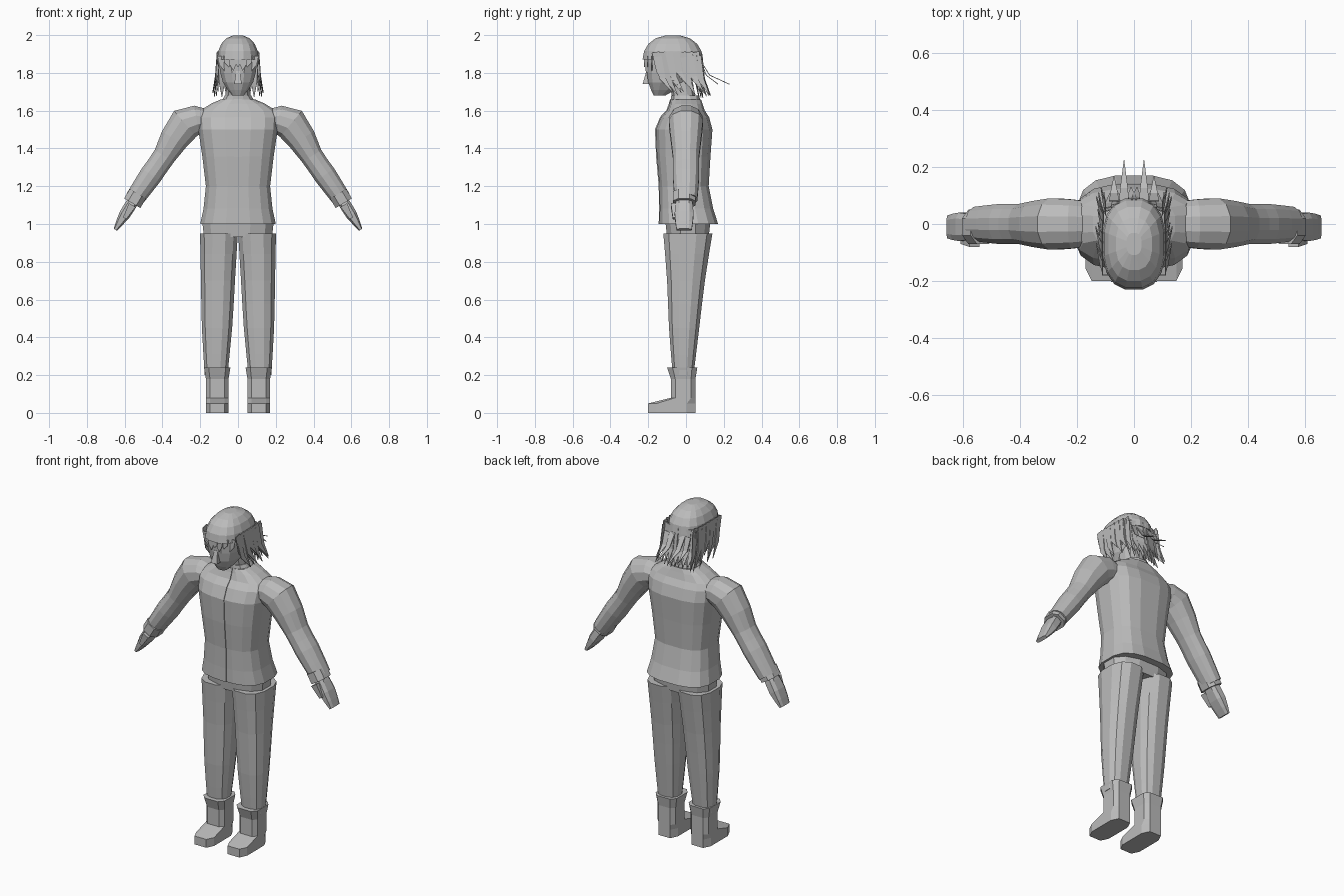
import bpy, bmesh, math, random
from mathutils import Vector

random.seed(4)
if "Cube" in bpy.data.objects:
    bpy.data.objects.remove(bpy.data.objects["Cube"])

shade = (.5, .5, .5, 1)
grey = bpy.data.materials.new("plain grey")
grey.use_nodes = True
grey.diffuse_color = shade
grey.node_tree.nodes["Principled BSDF"].inputs["Base Color"].default_value = shade


def make_object(name, bm, mirror=False, thickness=0):
    """Turn a bmesh into a grey object, optionally mirrored and thickened."""
    bmesh.ops.recalc_face_normals(bm, faces=bm.faces)
    mesh = bpy.data.meshes.new(name)
    bm.to_mesh(mesh)
    bm.free()
    mesh.materials.append(grey)
    obj = bpy.data.objects.new(name, mesh)
    bpy.context.collection.objects.link(obj)
    if thickness:
        solidify = obj.modifiers.new("Thickness", "SOLIDIFY")
        solidify.thickness = thickness
        solidify.offset = 0
    if mirror:
        reflection = obj.modifiers.new("Mirror", "MIRROR")
        reflection.use_mirror_merge = False


def refine(rows):
    """Insert a smoothly curved row between each neighbouring pair."""
    vectors = [Vector(row) for row in rows]
    last = len(vectors) - 1
    result = []
    for i in range(last):
        before, after = vectors[max(i - 1, 0)], vectors[min(i + 2, last)]
        middle = ((vectors[i] + vectors[i + 1]) * 9 - before - after) / 16
        result += [vectors[i], middle]
    return result + [vectors[last]]


def loft(name, rings, sides=12, power=.8, mirror=False):
    """Skin rings of (centre, first half axis, second half axis); low power squares them."""
    bm = bmesh.new()
    reach = math.cos(math.pi / sides) ** power
    loops = []
    for centre, first, second in rings:
        loop = []
        for i in range(sides):
            angle = 2 * math.pi * (i + .5) / sides
            c, s = math.cos(angle), math.sin(angle)
            across = math.copysign(abs(c) ** power, c) / reach
            along = math.copysign(abs(s) ** power, s) / reach
            loop.append(bm.verts.new(centre + first * across + second * along))
        loops.append(loop)
    for low, high in zip(loops, loops[1:]):
        for i in range(sides):
            j = (i + 1) % sides
            bm.faces.new((low[i], low[j], high[j], high[i]))
    bm.faces.new(loops[0])
    bm.faces.new(loops[-1])
    make_object(name, bm, mirror)


def upright(rows, x=0):
    """Level rings from rows of height, front, back, half width."""
    rings = []
    for z, front, back, half in rows:
        centre = Vector((x, (front + back) / 2, z))
        rings.append((centre, Vector((half, 0, 0)), Vector((0, (back - front) / 2, 0))))
    return rings


def limb(rows, y=0):
    """Rings square to a path from rows of x, z, half thickness, half depth."""
    points = [Vector((x, y, z)) for x, z, thick, depth in rows]
    rings = []
    for i, (x, z, thick, depth) in enumerate(rows):
        heading = points[min(i + 1, len(points) - 1)] - points[max(i - 1, 0)]
        side = Vector((-heading.z, 0, heading.x)).normalized()
        rings.append((points[i], side * thick, Vector((0, depth, 0))))
    return rings


# Jacket body and collar
torso = refine([(1, -.14, .17, .2), (1.2, -.14, .12, .17), (1.5, -.16, .14, .21),
                (1.6, -.1, .1, .2), (1.66, -.08, .08, .09)])
loft("jacket_body", upright(torso), sides=16, power=.7)
loft("collar", upright([(1.63, -.08, .08, .1), (1.68, -.08, .07, .07)]))

# Raised front placket following the chest
bm = bmesh.new()
edges = [[bm.verts.new((x, front, z)) for x in (-.02, .02)] for z, front, back, half in torso]
for lower, upper in zip(edges, edges[1:]):
    bm.faces.new((*lower, *reversed(upper)))
make_object("front_placket", bm, thickness=.009)

# Sleeves, cuffs, hands and thumbs
sleeve = refine([(.17, 1.55, .06, .08), (.28, 1.53, .09, .09), (.39, 1.36, .06, .07),
                 (.46, 1.26, .06, .07), (.55, 1.13, .05, .06)])
loft("sleeve", limb(sleeve), power=.9, mirror=True)
loft("cuff", limb([(.53, 1.16, .05, .06), (.56, 1.11, .05, .06)], y=-.01), sides=8, mirror=True)
hand = refine([(.55, 1.13, .03, .04), (.6, 1.05, .03, .05), (.65, .97, .01, .04)])
loft("hand", limb(hand, y=-.01), sides=8, power=.6, mirror=True)
loft("thumb", limb([(.56, 1.1, .02, .02), (.6, 1.03, .01, .01)], y=-.06), sides=4, mirror=True)

# Trousers
loft("trouser_seat", upright([(.93, -.1, .12, .18), (1.02, -.11, .13, .19)]))
leg = refine([(.2, -.07, .04, .06), (.45, -.09, .07, .08), (.7, -.1, .1, .09), (.95, -.12, .14, .1)])
rings = upright(leg)
for centre, width, depth in rings:
    # Legs lean inward toward the hips, and stay clear of each other below
    centre.x = .12 - centre.z * .02
loft("trouser_leg", rings, mirror=True)

# Boots with a low toe and a flared cuff
boot = [(0, -.2, .05, .06), (.05, -.2, .05, .06), (.08, -.08, .05, .06),
        (.18, -.08, .05, .06), (.24, -.1, .06, .07)]
loft("boot", upright(boot, x=.11), sides=8, power=.5, mirror=True)

# Neck, head and nose
loft("neck", upright([(1.62, -.06, .06, .07), (1.78, -.1, .03, .06)]))
loft("head", upright(refine([(1.68, -.17, -.11, .03), (1.75, -.2, 0, .08),
                             (1.85, -.21, .07, .1), (1.92, -.2, .07, .09)])))
loft("nose", upright([(1.74, -.23, -.18, .02), (1.81, -.21, -.18, .01)]), sides=4)

# Hair cap as a faceted dome
crown = []
for step in range(5):
    angle = step * .35
    size = math.cos(angle) ** .8
    crown.append((Vector((0, -.07, 1.87 + .13 * math.sin(angle))),
                  Vector((.11 * size, 0, 0)), Vector((0, .16 * size, 0))))
loft("hair_cap", crown, sides=16)


def lock(bm, root, reach, across):
    """Tapering strip of hair from a root, bending outward along its reach."""
    root, reach, across = Vector(root), Vector(reach), Vector(across)
    middle = root + Vector((reach.x * .4, reach.y * .3, reach.z * .6))
    corners = (root - across, root + across, middle + across * .8, middle - across * .8)
    a, b, c, d = [bm.verts.new(corner) for corner in corners]
    bm.faces.new((a, b, c, d))
    bm.faces.new((d, c, bm.verts.new(root + reach)))


# Fringe with alternating long and short teeth
bm = bmesh.new()
for i in range(-3, 4):
    x = i * .03
    drop = .08 if i % 2 else .06
    lock(bm, (x, x * x * 5 - .22, 1.89), (-x / 5, 0, -drop), (.02, 0, 0))
make_object("fringe", bm, thickness=.004)

# Side locks swept back and down in two layers
bm = bmesh.new()
for layer in range(2):
    for i in range(7):
        y = -.16 + i * .035
        root = (.11 - max(0, y) * .2, y + layer * .01, 1.91 - layer * .02)
        fall = random.uniform(.16, .22)
        reach = (random.uniform(0, .03), random.uniform(.05, .09), -fall)
        lock(bm, root, reach, (0, .02, .004))
make_object("side_locks", bm, mirror=True, thickness=.004)

# Back locks hanging to the collar, with two flicked tips
bm = bmesh.new()
for i in range(4):
    x = .01 + i * .025
    y = .08 - x * x * 3
    lock(bm, (x, y, 1.9), (0, .05, -.22), (.02, -.005, 0))
    lock(bm, (x, y - .01, 1.87), (0, .02, -.2), (.02, -.005, 0))
for x, flick in ((.035, .15), (.07, .09)):
    lock(bm, (x, .08, 1.86), (0, flick, -.12), (.017, 0, 0))
make_object("back_locks", bm, mirror=True, thickness=.004)
